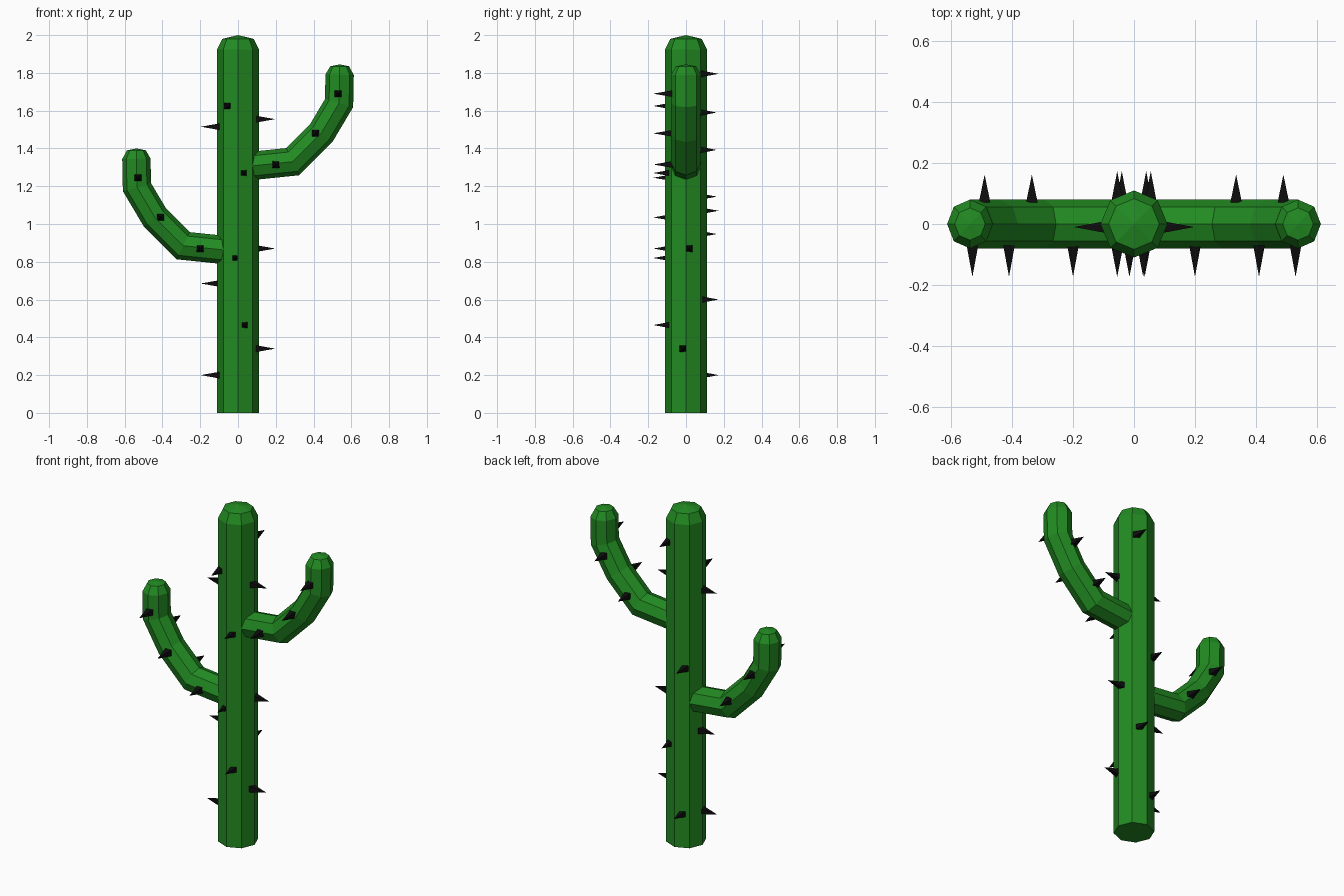
import bpy, bmesh
from math import cos, sin, pi
from mathutils import Vector

cube = bpy.data.objects.get("Cube")
if cube:
    bpy.data.objects.remove(cube, do_unlink=True)


def make_material(name, color):
    m = bpy.data.materials.new(name)
    m.use_nodes = True
    m.diffuse_color = color
    m.node_tree.nodes["Principled BSDF"].inputs["Base Color"].default_value = color
    return m


GREEN = make_material("cactus green", (0.016, 0.258, 0.016, 1))
BLACK = make_material("spine black", (0.004, 0.004, 0.004, 1))
SIDES = 8
UP, Y = Vector((0, 0, 1)), Vector((0, 1, 0))


def finish(bm, name, material):
    bmesh.ops.recalc_face_normals(bm, faces=bm.faces)
    mesh = bpy.data.meshes.new(name)
    bm.to_mesh(mesh)
    bm.free()
    mesh.materials.append(material)
    obj = bpy.data.objects.new(name, mesh)
    bpy.context.collection.objects.link(obj)
    return obj


def sweep(name, rings, peak):
    """Skin octagonal rings (centre, in-plane radius vector, depth) and close with a peak."""
    bm = bmesh.new()
    loops = []
    for centre, n, depth in rings:
        loops.append([bm.verts.new(centre + n * cos(2 * pi * i / SIDES)
                                   + Y * depth * sin(2 * pi * i / SIDES))
                      for i in range(SIDES)])
    for a, b in zip(loops, loops[1:]):
        for i in range(SIDES):
            j = (i + 1) % SIDES
            bm.faces.new((a[i], a[j], b[j], b[i]))
    bm.faces.new(loops[0])
    top = bm.verts.new(peak)
    for i in range(SIDES):
        bm.faces.new((loops[-1][i], loops[-1][(i + 1) % SIDES], top))
    return finish(bm, name, GREEN)


# Trunk with a chamfered, slightly domed top
profile = [(0.11, 0), (0.11, 1.925), (0.083, 1.98)]
sweep("trunk", [(UP * z, Vector((r, 0, 0)), r) for r, z in profile], UP * 2)


# Arms: one bent path, mirrored and lowered for the other side
PATH = [(0, 1.30), (0.29, 1.33), (0.44, 1.48), (0.535, 1.64), (0.538, 1.79)]


def arm(name, side, drop):
    pts = [Vector((side * x, 0, z - drop)) for x, z in PATH]
    rings = []
    for i, p in enumerate(pts):
        before = (p - pts[i - 1]).normalized() if i else None
        after = (pts[i + 1] - p).normalized() if i + 1 < len(pts) else None
        before, after = before or after, after or before
        tangent = (before + after).normalized()
        n = Y.cross(tangent) * 0.075 / tangent.dot(before)
        rings.append((p, n, 0.08))
    tip = pts[-1] + UP * 0.045
    rings.append((tip, Vector((0.05, 0, 0)), 0.053))
    sweep(name, rings, tip + UP * 0.01)


arm("left_arm", 1, 0)
arm("right_arm", -1, 0.445)


# Spines: square pyramids pointing straight out along an axis
def spines(name, direction, base, tip, places):
    d = Vector(direction)
    across = UP.cross(d)
    bm = bmesh.new()
    for offset, z in places:
        # offset is the x position for front and back, y position for the sides
        middle = Vector((offset * abs(d.y), offset * abs(d.x), z))
        corners = [bm.verts.new(middle + d * base + across * 0.019 * a + UP * 0.018 * b)
                   for a, b in ((-1, -1), (1, -1), (1, 1), (-1, 1))]
        point = bm.verts.new(middle + d * tip)
        bm.faces.new(corners)
        for i in range(4):
            bm.faces.new((corners[i], corners[(i + 1) % 4], point))
    finish(bm, name, BLACK)


spines("left_trunk_spines", (1, 0, 0), 0.095, 0.197,
       [(-0.01, 1.555), (0.015, 0.87), (-0.015, 0.34)])
spines("right_trunk_spines", (-1, 0, 0), 0.095, 0.197,
       [(-0.01, 1.515), (0.01, 0.685), (-0.01, 0.2)])
spines("front_trunk_spines", (0, -1, 0), 0.075, 0.173,
       [(-0.055, 1.625), (0.03, 1.27), (-0.015, 0.82), (0.035, 0.465)])
spines("back_trunk_spines", (0, 1, 0), 0.075, 0.173,
       [(0.055, 1.795), (-0.055, 1.07), (0.04, 0.6), (-0.04, 0.2)])
for label, side, drop in (("left", 1, 0), ("right", -1, 0.445)):
    spines(label + "_arm_front_spines", (0, -1, 0), 0.07, 0.173,
           [(side * x, z - drop) for x, z in ((0.2, 1.315), (0.41, 1.48), (0.53, 1.69))])
    spines(label + "_arm_back_spines", (0, 1, 0), 0.07, 0.162,
           [(side * x, z - drop) for x, z in ((0.335, 1.392), (0.49, 1.59))])
